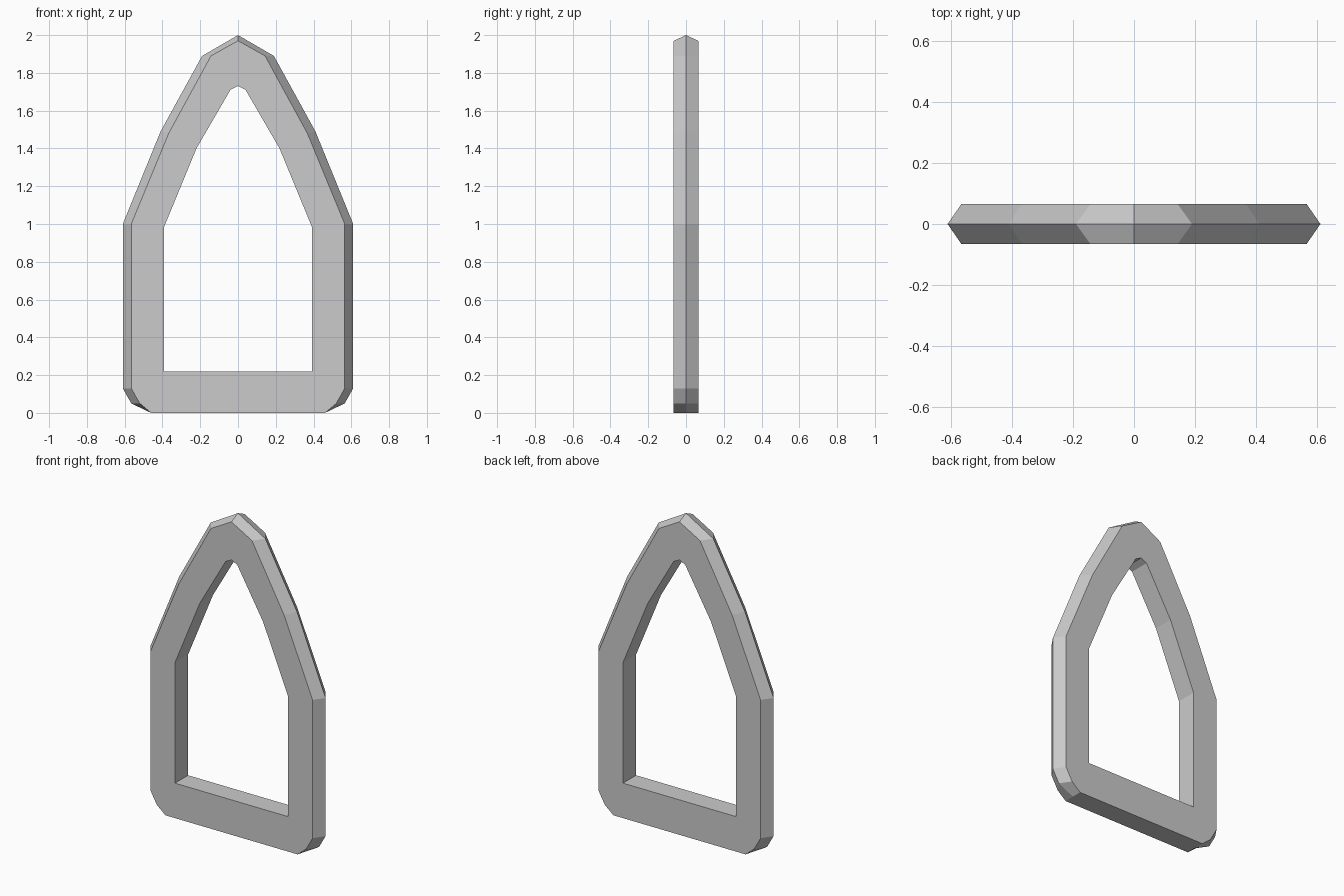
import bpy, bmesh

if "Cube" in bpy.data.objects:
    bpy.data.objects.remove(bpy.data.objects["Cube"])

# Half profiles (x, z), apex first, running down the right side
ridge = [(0, 2.0), (.19, 1.89), (.41, 1.49), (.61, 1.0), (.61, .13), (.565, .05), (.46, 0)]
rim = [(0, 1.97), (.143, 1.89), (.367, 1.48), (.565, 1.0), (.565, .13), (.52, .05), (.46, 0)]
inner = [(0, 1.73), (.04, 1.71), (.22, 1.40), (.393, .98)] + [(.393, .22)] * 3
DEPTH = .065

bm = bmesh.new()


def ring(half, y):
    """Closed loop of vertices from a half profile mirrored in x."""
    loop = half + [(-x, z) for x, z in reversed(half[1:])]
    return [bm.verts.new((x, y, z)) for x, z in loop]


# Cross-section loops: outer ridge, front rim, front inner, back inner, back rim
rings = [ring(ridge, 0), ring(rim, -DEPTH), ring(inner, -DEPTH),
         ring(inner, DEPTH), ring(rim, DEPTH)]
n = len(rings[0])
for a, b in zip(rings, rings[1:] + rings[:1]):
    for i in range(n):
        j = (i + 1) % n
        bm.faces.new((a[i], a[j], b[j], b[i]))

# Merge the stacked inner corner points
bmesh.ops.remove_doubles(bm, verts=bm.verts, dist=1e-4)
bmesh.ops.recalc_face_normals(bm, faces=bm.faces)

mesh = bpy.data.meshes.new("pointed_window_frame")
bm.to_mesh(mesh)
bm.free()
frame = bpy.data.objects.new("pointed_window_frame", mesh)
bpy.context.collection.objects.link(frame)
